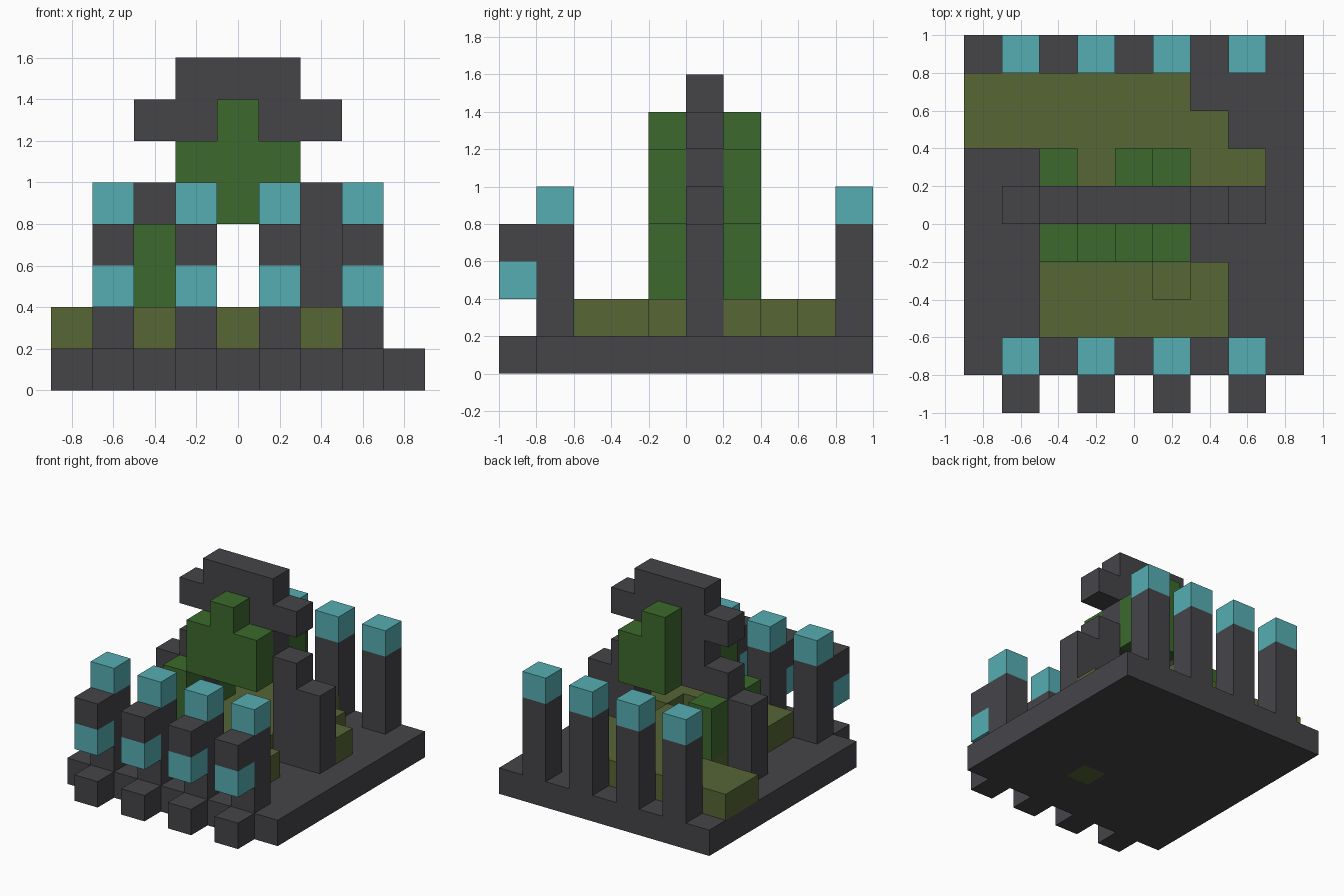
import bpy
import bmesh
from mathutils import Matrix, Vector

cube = bpy.data.objects.get("Cube")
if cube:
    bpy.data.objects.remove(cube, do_unlink=True)


def material(name, r, g, b):
    m = bpy.data.materials.new(name)
    m.use_nodes = True
    m.diffuse_color = (r, g, b, 1)
    bsdf = next(n for n in m.node_tree.nodes if n.type == "BSDF_PRINCIPLED")
    bsdf.inputs["Base Color"].default_value = (r, g, b, 1)
    return m


STONE = material("dark_stone", 0.060, 0.059, 0.066)
GRASS = material("olive_grass", 0.093, 0.133, 0.036)
LEAF = material("leaf_green", 0.045, 0.141, 0.026)
TEAL = material("teal_glow", 0.093, 0.423, 0.451)


def part(name, mat, *boxes):
    """One object made of flat boxes, each given as (x0, x1, y0, y1, z0, z1)."""
    bm = bmesh.new()
    for x0, x1, y0, y1, z0, z1 in boxes:
        low, high = Vector((x0, y0, z0)), Vector((x1, y1, z1))
        place = Matrix.Translation((low + high) / 2) @ Matrix.Diagonal((*(high - low), 1))
        bmesh.ops.create_cube(bm, size=1, matrix=place)
    mesh = bpy.data.meshes.new(name)
    bm.to_mesh(mesh)
    bm.free()
    mesh.materials.append(mat)
    obj = bpy.data.objects.new(name, mesh)
    bpy.context.collection.objects.link(obj)
    return obj


# Base slab, framed around one sunken grass block
part("base_slab", STONE,
     (-.9, .9, -.2, 1, 0, .2), (-.9, .9, -.8, -.4, 0, .2),
     (-.9, .1, -.4, -.2, 0, .2), (.3, .9, -.4, -.2, 0, .2))
part("sunken_grass", GRASS, (.1, .3, -.4, -.2, 0, .2))

# Raised grass floor in strips from front to back
part("grass_floor", GRASS,
     (-.5, .5, -.6, -.4, .2, .4),
     (-.5, .1, -.4, -.2, .2, .4), (.3, .5, -.4, -.2, .2, .4),
     (-.5, .3, -.2, 0, .2, .4),
     (-.3, .3, 0, .2, .2, .4),
     (-.5, .7, .2, .4, .2, .4),
     (-.9, .5, .4, .6, .2, .4),
     (-.9, .3, .6, .8, .2, .4))

# Front and back rows of pillars with glowing caps
for i in range(4):
    x0 = -.7 + .4 * i
    x1 = x0 + .2
    n = str(i + 1)
    part("front_step_" + n, STONE, (x0, x1, -1, -.8, 0, .2))
    part("front_pillar_" + n, STONE,
         (x0, x1, -.8, -.6, .2, .8), (x0, x1, -1, -.8, .6, .8))
    part("front_lamp_" + n, TEAL, (x0, x1, -1, -.8, .4, .6))
    part("front_cap_" + n, TEAL, (x0, x1, -.8, -.6, .8, 1))
    part("back_pillar_" + n, STONE, (x0, x1, .8, 1, .2, .8))
    part("back_cap_" + n, TEAL, (x0, x1, .8, 1, .8, 1))

# Broken arch: stepped side columns and a floating crown
for side, s in (("left", 1), ("right", -1)):
    spans = [sorted((s * a, s * b)) for a, b in ((.3, .5), (.5, .7))]
    part("arch_column_" + side, STONE,
         (*spans[0], 0, .2, .2, 1), (*spans[1], 0, .2, .2, .8))
part("arch_crown", STONE,
     (-.3, .3, 0, .2, .8, 1.2), (-.5, .5, 0, .2, 1.2, 1.4),
     (-.3, .3, 0, .2, 1.4, 1.6))

# Foliage hanging on both faces of the arch, and low bushes at its foot
part("front_foliage", LEAF, (-.3, .3, -.2, 0, .8, 1.2), (-.1, .1, -.2, 0, 1.2, 1.4))
part("back_foliage", LEAF, (-.1, .3, .2, .4, .8, 1.2), (-.1, .1, .2, .4, 1.2, 1.4))
part("front_bush", LEAF, (-.5, -.3, -.2, 0, .4, .8))
part("back_bush", LEAF, (-.5, -.3, .2, .4, .4, .8))
